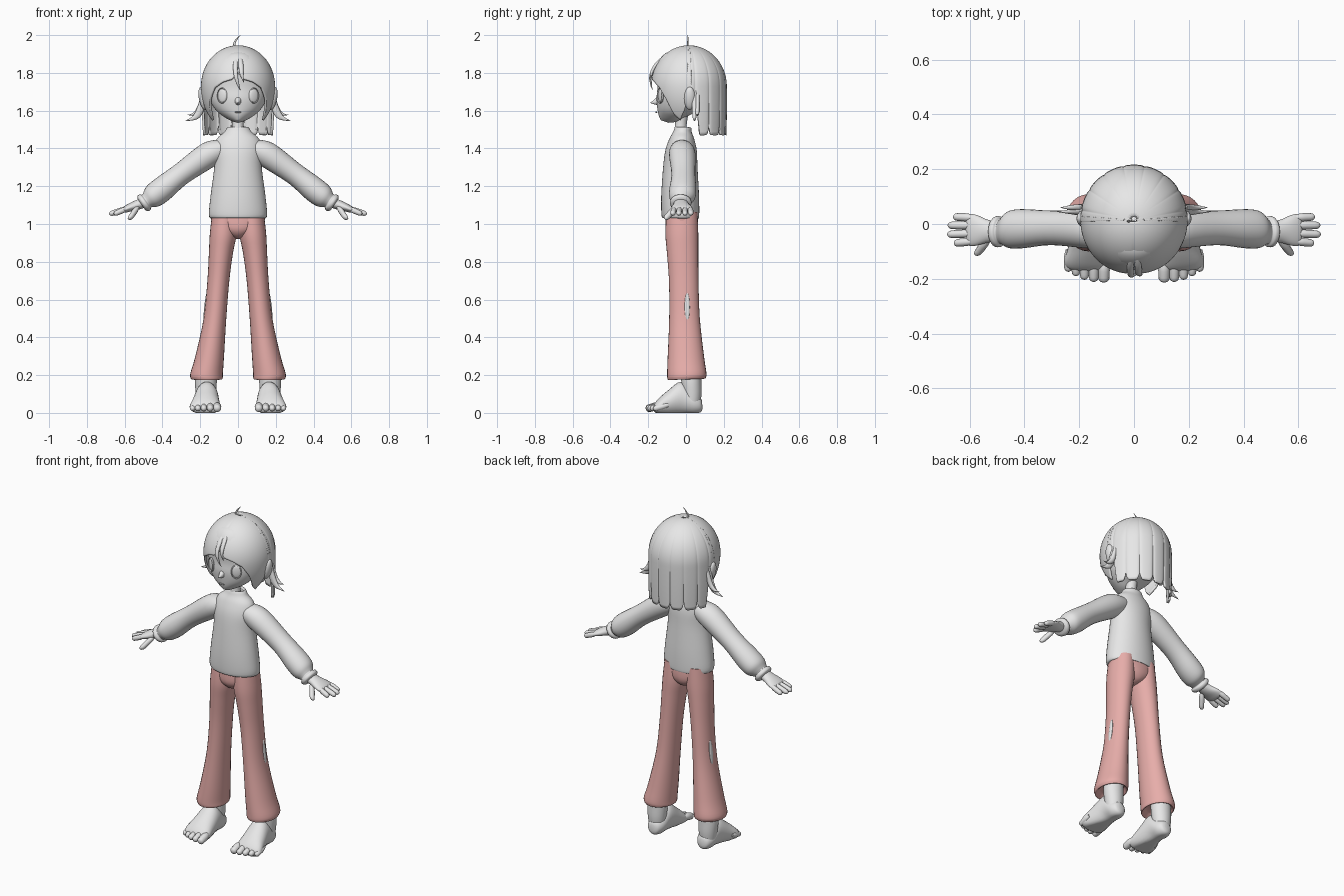
import bpy, bmesh, math
from mathutils import Vector, Matrix

if "Cube" in bpy.data.objects:
    bpy.data.objects.remove(bpy.data.objects["Cube"])


def material(name, rgb):
    m = bpy.data.materials.new(name)
    m.use_nodes = True
    m.diffuse_color = (*rgb, 1)
    m.node_tree.nodes["Principled BSDF"].inputs["Base Color"].default_value = (*rgb, 1)
    return m


GREY = material("plain grey", (0.8, 0.8, 0.8))
PINK = material("dusty pink", (0.8, 0.42, 0.4))
X, Y = Vector((1, 0, 0)), Vector((0, 1, 0))
made = []


def finish(name, bm, mat, mirror=False, thickness=0):
    bmesh.ops.recalc_face_normals(bm, faces=bm.faces)
    mesh = bpy.data.meshes.new(name)
    bm.to_mesh(mesh)
    bm.free()
    mesh.materials.append(mat)
    ob = bpy.data.objects.new(name, mesh)
    bpy.context.collection.objects.link(ob)
    if thickness:
        mod = ob.modifiers.new("thickness", "SOLIDIFY")
        mod.thickness, mod.offset = thickness, 0
    if mirror:
        mod = ob.modifiers.new("mirror", "MIRROR")
        mod.use_clip = False
        mod.use_mirror_merge = False
    made.append(ob)
    return ob


def smooth_rings(rings, steps):
    """Catmull-Rom interpolation of every ring value."""
    out = []
    for i in range(len(rings) - 1):
        p = [rings[max(i - 1, 0)], rings[i], rings[i + 1], rings[min(i + 2, len(rings) - 1)]]
        for k in range(steps):
            t = k / steps
            out.append([0.5 * (2 * b + (c - a) * t + (2 * a - 5 * b + 4 * c - d) * t * t
                        + (3 * b - a - 3 * c + d) * t ** 3) for a, b, c, d in zip(*p)])
    return out + [list(rings[-1])]


def loft(name, rings, mat=GREY, u=X, mirror=False, steps=4, sides=28, floor=False):
    """Skin over ellipses (x, y, z, radius along u, radius across)."""
    v = (Vector(rings[-1][:3]) - Vector(rings[0][:3])).cross(u).normalized()
    bm = bmesh.new()
    loops = []
    for x, y, z, ru, rv in smooth_rings(rings, steps):
        loop = []
        for i in range(sides):
            a = math.tau * i / sides
            co = Vector((x, y, z)) + u * max(ru, .0005) * math.cos(a) + v * max(rv, .0005) * math.sin(a)
            if floor:
                co.z = max(co.z, 0)
            loop.append(bm.verts.new(co))
        loops.append(loop)
    for a, b in zip(loops, loops[1:]):
        for i in range(sides):
            j = (i + 1) % sides
            bm.faces.new((a[i], a[j], b[j], b[i]))
    bm.faces.new(loops[0])
    bm.faces.new(loops[-1])
    return finish(name, bm, mat, mirror)


def capsule(name, start, end, r, u):
    a, b = Vector(start), Vector(end)
    rings = []
    for t, k in ((0, .6), (.3, 1), (.6, 1), (.85, .93), (.95, .65), (1, .15)):
        rings.append((*a.lerp(b, t), r * k, r * k))
    loft(name, rings, u=u, mirror=True, steps=2, sides=12)


def ellipsoid(name, centre, radii, mat=GREY, mirror=False, turn=0, axis="Z"):
    bm = bmesh.new()
    m = Matrix.Translation(centre) @ Matrix.Rotation(turn, 4, axis) @ Matrix.Diagonal((*radii, 1))
    bmesh.ops.create_uvsphere(bm, u_segments=24, v_segments=14, radius=1, matrix=m)
    return finish(name, bm, mat, mirror)


# Head, face and neck: (height, half width, front y, back y)
loft("head", [(0, (f + b) / 2, z, w, (b - f) / 2) for z, w, f, b in (
    (1.543, .015, -.135, -.09), (1.56, .055, -.148, -.04), (1.59, .1, -.156, .0),
    (1.63, .135, -.162, .06), (1.68, .155, -.158, .1), (1.74, .165, -.163, .14),
    (1.8, .155, -.16, .15), (1.87, .11, -.11, .12), (1.91, .02, -.02, .04))], sides=40)
loft("neck", [(0, -.03, 1.46, .036, .036), (0, -.027, 1.53, .03, .031), (0, -.02, 1.6, .036, .036)])
loft("nose", [(0, -.15, 1.65, .018, .022), (0, -.172, 1.644, .009, .01), (0, -.188, 1.642, .002, .002)])
ellipsoid("mouth", (0, -.157, 1.592), (.02, .005, .004))
ellipsoid("ear", (.185, .02, 1.665), (.022, .03, .062), mirror=True, turn=.2, axis="Y")
ellipsoid("eye", (.084, -.133, 1.68), (.027, .009, .038), mirror=True, turn=.5)
bm = bmesh.new()
frame = Matrix.Translation((.084, -.136, 1.68)) @ Matrix.Rotation(.5, 4, "Z")
rim = [[bm.verts.new(frame @ Vector(((.027 + .003 * math.cos(b)) * math.cos(a), .006 * math.sin(b),
        (.039 + .003 * math.cos(b)) * math.sin(a)))) for b in (0, 1.57, 3.14, 4.71)]
       for a in (math.tau * i / 28 for i in range(28))]
for i in range(28):
    for j in range(4):
        a, b, k = rim[i], rim[(i + 1) % 28], (j + 1) % 4
        bm.faces.new((a[j], a[k], b[k], b[j]))
finish("eye_rim", bm, GREY, mirror=True)


# Hair shells hang from the crown down to an edge height set by direction
def hair_shell(name, start, stop, edge, drop, columns, groove):
    bm = bmesh.new()
    grid = []
    for i in range(columns + 1):
        deg = start + (stop - start) * i / columns
        low = edge(deg)
        top = (low - 1.73) / .21
        reach = math.acos(top) if top > 0 else math.pi / 2 - top
        column = []
        for j in range(33):
            a = reach * (.02 + .98 * j / 32)
            if a < math.pi / 2:
                z, f = 1.73 + .21 * math.cos(a), math.sin(a)
            else:
                z = 1.73 - .21 * (a - math.pi / 2)
                f = drop(1.73 - z)
            f *= 1 - groove(deg) * j / 32
            p = math.radians(deg)
            column.append(bm.verts.new((.19 * f * math.sin(p), .015 - .195 * f * math.cos(p), z)))
        grid.append(column)
    for a, b in zip(grid, grid[1:]):
        for j in range(32):
            bm.faces.new((a[j], a[j + 1], b[j + 1], b[j]))
    finish(name, bm, GREY, thickness=.012)


def fringe_edge(deg):
    pts = ((0, 1.8), (10, 1.765), (25, 1.75), (40, 1.72), (52, 1.66), (62, 1.58), (72, 1.55), (82, 1.6), (94, 1.71))
    d = abs(deg)
    for (a, za), (b, zb) in zip(pts, pts[1:]):
        if d <= b:
            return za + (zb - za) * (d - a) / (b - a)
    return pts[-1][1]


def lock_gap(deg):
    return (2 * abs((deg - 100) / 160 * 7 % 1 - .5)) ** 6


def back_edge(deg):
    d = 180 - abs(180 - deg)
    behind_ear = min(max((d - 99) / 8, 0), 1)
    return 1.70 + (1.47 + .06 * lock_gap(deg) - 1.70) * behind_ear


hair_shell("front_hair", -94, 94, fringe_edge, lambda d: math.sqrt(1 - (d / .26) ** 2), 94,
           lambda deg: .05 * math.exp(-(deg / 4) ** 2))
hair_shell("back_hair", 88, 272, back_edge, lambda d: 1 + .1 * d - .6 * d * d, 160,
           lambda deg: .03 * lock_gap(deg))

# Loose strands
loft("parting_strand", [(.0, -.07, 1.915, .004, .004), (-.012, -.14, 1.86, .012, .008),
     (-.012, -.185, 1.79, .011, .008), (.0, -.185, 1.74, .007, .006), (.012, -.178, 1.71, .001, .001)])
loft("fringe_strand", [(.0, -.08, 1.912, .004, .004), (.014, -.145, 1.86, .012, .008),
     (.018, -.183, 1.8, .011, .008), (.03, -.183, 1.75, .001, .001)])
loft("crown_strand", [(-.012, .01, 1.93, .006, .004), (-.02, .01, 1.955, .006, .004),
     (-.006, .01, 1.98, .005, .003), (.012, .01, 2, .001, .001)], sides=10)
loft("side_flick", [(.18, .045, 1.7, .014, .014), (.195, .045, 1.62, .014, .02),
     (.225, .045, 1.565, .01, .016), (.28, .045, 1.545, .001, .001)], u=Y, mirror=True, sides=14)
loft("upper_flick", [(.185, .06, 1.68, .012, .012), (.205, .06, 1.61, .012, .015),
     (.235, .06, 1.58, .008, .01), (.268, .06, 1.578, .001, .001)], u=Y, mirror=True, sides=14)

# Sweater with rolled collar, puffed sleeves and cuffs
loft("sweater_body", [(0, c, z, w, d) for z, w, c, d in (
    (1.05, .12, -.028, .08), (1.03, .14, -.028, .094), (1.05, .154, -.03, .1), (1.15, .145, -.031, .1),
    (1.3, .126, -.03, .091), (1.39, .128, -.026, .083), (1.45, .112, -.022, .066),
    (1.485, .074, -.019, .05), (1.505, .061, -.016, .045), (1.513, .052, -.016, .04),
    (1.5, .04, -.018, .036))], sides=40)
loft("sleeve", [(.07, -.022, 1.405, .055, .05), (.15, -.02, 1.37, .07, .068), (.3, -.014, 1.265, .063, .059),
     (.4, -.017, 1.185, .071, .066), (.45, -.02, 1.147, .069, .062), (.475, -.025, 1.128, .052, .046),
     (.484, -.028, 1.121, .046, .041), (.491, -.028, 1.116, .056, .05), (.504, -.028, 1.108, .055, .049),
     (.511, -.028, 1.103, .042, .037)], u=Y, mirror=True)

# Hands
loft("palm", [(.49, -.028, 1.118, .034, .028), (.535, -.026, 1.1, .042, .026), (.575, -.023, 1.086, .056, .021),
     (.602, -.022, 1.075, .057, .016), (.612, -.022, 1.071, .04, .008)], u=Y, mirror=True)
for y, tip in ((.026, .66), (-.005, .68), (-.038, .682), (-.07, .657)):
    capsule("finger", (.585, y * .9, 1.083), (tip, y, 1.052), .0145, Y)
capsule("thumb", (.53, -.05, 1.092), (.575, -.112, 1.025), .016, X)

# Flared trousers
loft("trouser_seat", [(0, -.022, 1.07, .132, .08), (0, -.022, 1.02, .142, .086), (0, -.022, .97, .11, .084),
     (0, -.02, .935, .045, .06), (0, -.02, .922, .01, .02)], PINK)
loft("trouser_leg", [(c, y, z, w, d) for z, c, w, y, d in (
    (1.06, .072, .064, -.022, .082), (.95, .078, .071, -.022, .087), (.85, .09, .064, -.018, .083),
    (.7, .104, .058, -.012, .078), (.5, .122, .06, -.008, .081), (.3, .15, .076, -.001, .096),
    (.21, .166, .086, .004, .104), (.185, .166, .085, .004, .102), (.178, .165, .077, .004, .095),
    (.2, .165, .06, .01, .07))], PINK, mirror=True)
ellipsoid("leg_patch", (.172, .006, .56), (.007, .014, .076), mirror=True, turn=-.1, axis="Y")

# Bare feet
loft("ankle", [(.17, .03, .04, .045, .045), (.17, .032, .1, .053, .05), (.17, .028, .17, .058, .053),
     (.167, .025, .26, .055, .055)], mirror=True)
loft("foot", [(.165, y, z, w, h) for y, z, w, h in (
    (.086, .045, .015, .02), (.076, .045, .036, .04), (.04, .055, .053, .06), (-.02, .08, .06, .085))]
     + [(.17, -.09, .053, .072, .066), (.174, -.135, .035, .08, .047), (.172, -.16, .026, .074, .03),
        (.168, -.17, .024, .05, .015)], mirror=True, floor=True)
for x, tip, r in ((.11, -.213, .021), (.147, -.211, .018), (.181, -.203, .017), (.212, -.19, .016), (.24, -.174, .0155)):
    capsule("toe", (x, tip + .08, .042), (x, tip, .02), r, X)

# Smooth shading, keeping hems and tips crisp
bpy.ops.object.select_all(action="DESELECT")
for ob in made:
    ob.select_set(True)
bpy.context.view_layer.objects.active = made[0]
bpy.ops.object.shade_smooth_by_angle(angle=math.radians(50))
